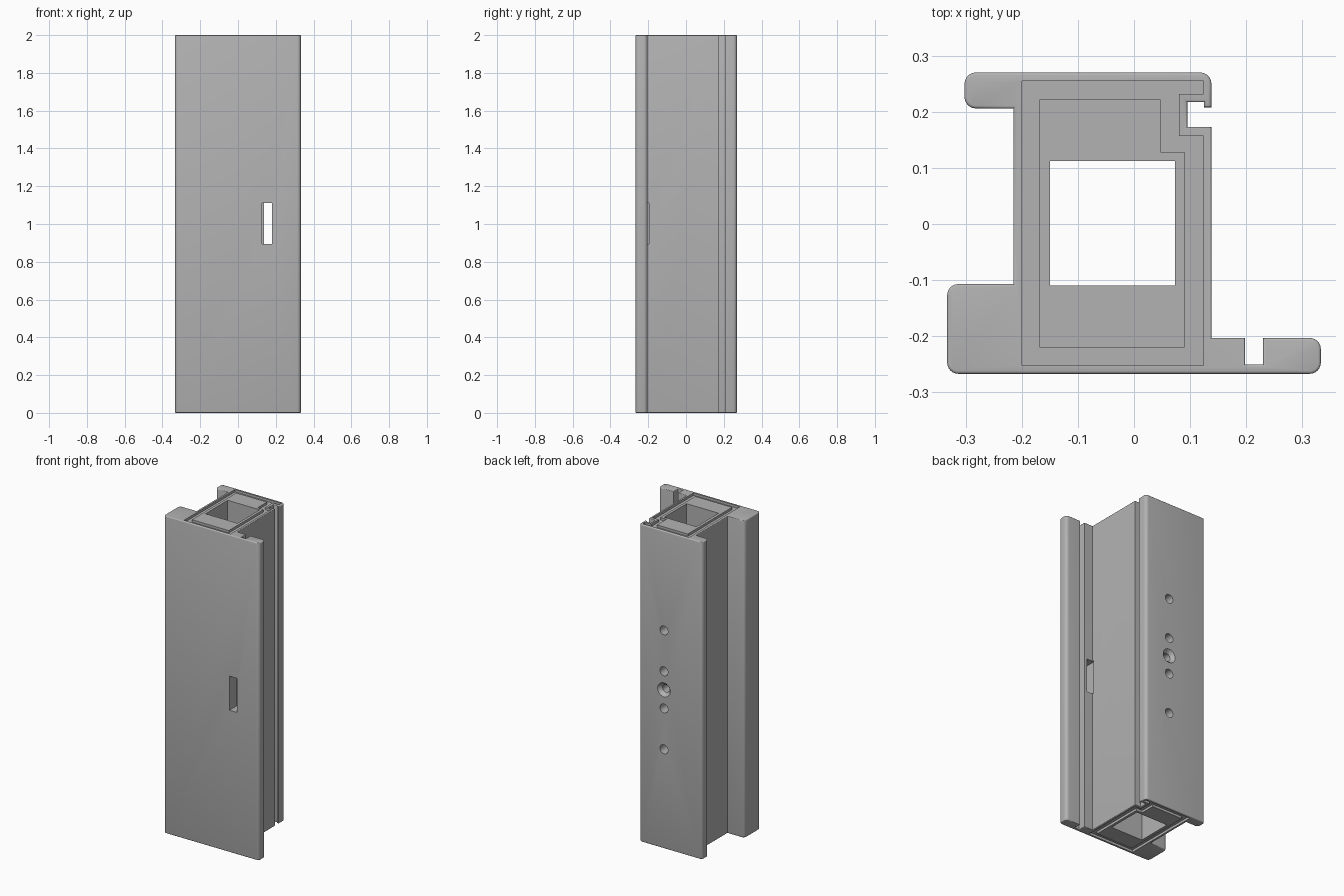
import bpy, bmesh, math
from mathutils import Matrix, Vector

cube = bpy.data.objects.get("Cube")
if cube:
    bpy.data.objects.remove(cube, do_unlink=True)

HEIGHT = 2.0
GROOVE = 0.015

grey = bpy.data.materials.new("plain grey")
grey.use_nodes = True
GREY = (0.45, 0.45, 0.45, 1)
grey.diffuse_color = GREY
grey.node_tree.nodes["Principled BSDF"].inputs["Base Color"].default_value = GREY


def outline(points, steps=6):
    """Turn (x, y) or (x, y, radius) corners into a polygon with filleted corners."""
    result = []
    for i, p in enumerate(points):
        here = Vector(p[:2])
        if len(p) == 2:
            result.append(here)
            continue
        a = (Vector(points[i - 1][:2]) - here).normalized()
        b = (Vector(points[(i + 1) % len(points)][:2]) - here).normalized()
        centre = here + (a + b) * p[2]
        for k in range(steps + 1):
            t = math.pi / 2 * k / steps
            result.append(centre - b * p[2] * math.cos(t) - a * p[2] * math.sin(t))
    return result


def to_object(name, bm):
    bmesh.ops.recalc_face_normals(bm, faces=bm.faces)
    mesh = bpy.data.meshes.new(name)
    bm.to_mesh(mesh)
    bm.free()
    mesh.materials.append(grey)
    obj = bpy.data.objects.new(name, mesh)
    bpy.context.collection.objects.link(obj)
    return obj


def prism(name, points, z0, z1, end_bevel=0):
    bm = bmesh.new()
    base = bm.faces.new([bm.verts.new((x, y, z0)) for x, y in points])
    top = bmesh.ops.extrude_face_region(bm, geom=[base], use_keep_orig=True)["geom"]
    verts = [v for v in top if isinstance(v, bmesh.types.BMVert)]
    bmesh.ops.translate(bm, verts=verts, vec=(0, 0, z1 - z0))
    if end_bevel:
        rims = [e for e in bm.edges if abs(e.verts[0].co.z - e.verts[1].co.z) < 1e-5]
        bmesh.ops.bevel(bm, geom=rims, offset=end_bevel, segments=3,
                        profile=0.5, affect='EDGES')
    return to_object(name, bm)


def box(x0, x1, y0, y1):
    return [(x0, y0), (x1, y0), (x1, y1), (x0, y1)]


def drill(x, z, y_back, depth, r_inner, r_outer):
    """Round cutter entering the back face; cone when the radii differ."""
    bm = bmesh.new()
    turn = Matrix.Translation((x, y_back - depth / 2, z)) @ Matrix.Rotation(-math.pi / 2, 4, 'X')
    bmesh.ops.create_cone(bm, cap_ends=True, segments=32, radius1=r_inner,
                          radius2=r_outer, depth=depth, matrix=turn)
    return to_object("drill_cutter", bm)


def cut(obj, cutter):
    mod = obj.modifiers.new("cut", 'BOOLEAN')
    mod.operation = 'DIFFERENCE'
    mod.solver = 'EXACT'
    mod.object = cutter
    bpy.context.view_layer.update()
    graph = bpy.context.evaluated_depsgraph_get()
    mesh = bpy.data.meshes.new_from_object(obj.evaluated_get(graph))
    obj.modifiers.clear()
    obj.data = mesh


def remove(cutters):
    for c in cutters:
        bpy.data.objects.remove(c, do_unlink=True)


# Flanged outer section, with a seal slot at the back and a groove in the front flange
R = 0.02
section = outline([
    (-0.333, -0.267, R), (0.333, -0.267, R), (0.333, -0.203, R),
    (0.23, -0.203), (0.23, -0.25), (0.198, -0.25), (0.198, -0.203),
    (0.138, -0.203), (0.138, 0.173), (0.095, 0.173), (0.095, 0.217),
    (0.125, 0.217), (0.125, 0.208), (0.138, 0.208), (0.138, 0.27, R),
    (-0.302, 0.27, R), (-0.302, 0.206, R), (-0.215, 0.206),
    (-0.215, -0.107), (-0.333, -0.107, R)])
# Outer edge of the shallow end channel
channel = [(-0.2, -0.252), (0.124, -0.252), (0.124, 0.157), (0.08, 0.157),
           (0.08, 0.232), (0.124, 0.232), (0.124, 0.255), (-0.2, 0.255)]
# Core section, stepped around the seal slot
core_section = [(-0.168, -0.22), (0.09, -0.22), (0.09, 0.128), (0.047, 0.128),
                (0.047, 0.222), (-0.168, 0.222)]

frame = prism("outer_frame", section, 0, HEIGHT, 0.005)
core = prism("hollow_core", core_section, 0, HEIGHT)

# Seat for the core, end channels and the slot through the front flange
frame_cutters = [
    prism("core_cutter", core_section, -0.1, HEIGHT + 0.1),
    prism("bottom_channel_cutter", channel, -0.1, GROOVE),
    prism("top_channel_cutter", channel, HEIGHT - GROOVE, HEIGHT + 0.1),
    prism("latch_slot_cutter", box(0.127, 0.18, -0.3, -0.195), 0.895, 1.11)]
for c in frame_cutters:
    cut(frame, c)

# Square bore of the core
bore = prism("bore_cutter", box(-0.15, 0.073, -0.11, 0.112), -0.1, HEIGHT + 0.1)
cut(core, bore)

# Fixing holes in the back: four plain ones around a countersunk one
HOLE_X = -0.035
drills = [drill(HOLE_X, 1 + s * d, 0.28, 0.1, 0.028, 0.028)
          for d in (0.117, 0.375) for s in (-1, 1)]
drills.append(drill(HOLE_X, 1, 0.28, 0.2, 0.024, 0.024))
drills.append(drill(HOLE_X, 1, 0.271, 0.025, 0.022, 0.045))
for c in drills:
    cut(frame, c)
    cut(core, c)
remove(frame_cutters + [bore] + drills)

# Smooth the fillets and holes, keep the corners crisp
for obj in (frame, core):
    bpy.ops.object.select_all(action='DESELECT')
    obj.select_set(True)
    bpy.context.view_layer.objects.active = obj
    bpy.ops.object.shade_smooth_by_angle(angle=math.radians(32))
